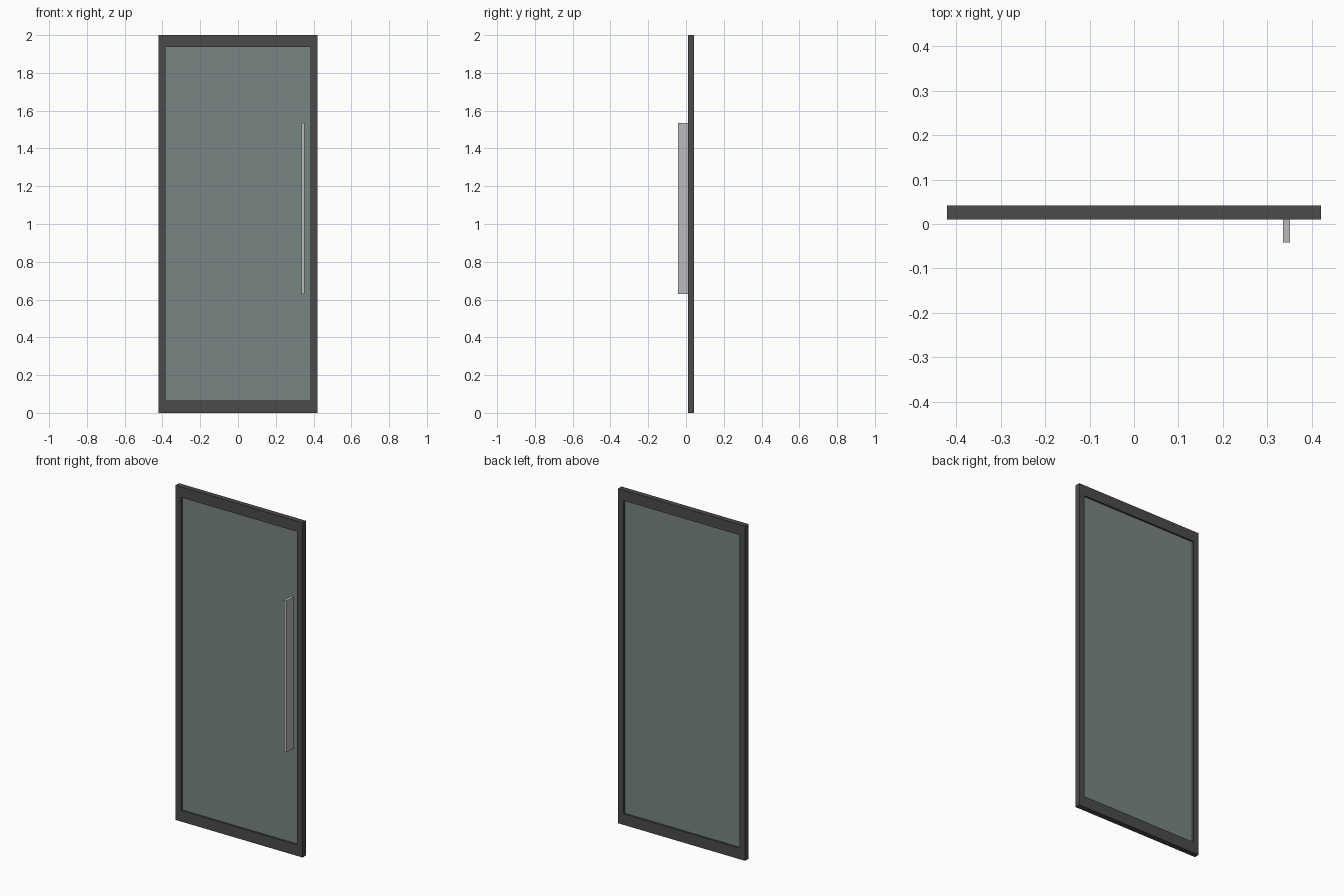
import bpy, bmesh

if "Cube" in bpy.data.objects:
    bpy.data.objects.remove(bpy.data.objects["Cube"])

# Overall sizes
W, H = 0.42, 2.0                    # half width and height of the door
IX, IZ0, IZ1 = 0.383, 0.066, 1.937  # opening: half width, bottom, top
Y0, Y1 = 0.010, 0.042               # frame front and back


def material(name, rgb):
    mat = bpy.data.materials.new(name)
    mat.diffuse_color = (*rgb, 1)
    mat.use_nodes = True
    mat.node_tree.nodes["Principled BSDF"].inputs["Base Color"].default_value = mat.diffuse_color
    return mat


def add_mesh(name, bm, mat):
    bmesh.ops.recalc_face_normals(bm, faces=bm.faces)
    mesh = bpy.data.meshes.new(name)
    bm.to_mesh(mesh)
    bm.free()
    mesh.materials.append(mat)
    obj = bpy.data.objects.new(name, mesh)
    bpy.context.collection.objects.link(obj)
    return obj


def box(name, x, y, z, mat):
    bm = bmesh.new()
    bmesh.ops.create_cube(bm, size=1)
    for v in bm.verts:
        v.co = [lo + (c + 0.5) * (hi - lo) for c, (lo, hi) in zip(v.co, (x, y, z))]
    return add_mesh(name, bm, mat)


def rect_loop(bm, hx, y, z0, z1):
    return [bm.verts.new((x, y, z)) for x, z in
            ((-hx, z0), (hx, z0), (hx, z1), (-hx, z1))]


# Door frame: one seamless rectangular ring
bm = bmesh.new()
loops = [rect_loop(bm, W, Y0, 0, H), rect_loop(bm, W, Y1, 0, H),
         rect_loop(bm, IX, Y1, IZ0, IZ1), rect_loop(bm, IX, Y0, IZ0, IZ1)]
for a, b in zip(loops, loops[1:] + loops[:1]):
    for i in range(4):
        j = (i + 1) % 4
        bm.faces.new((a[i], a[j], b[j], b[i]))
add_mesh("door_frame", bm, material("dark_metal", (0.07, 0.07, 0.072)))

# Glass panel, recessed on both sides
box("glass_panel", (-IX, IX), (0.021, 0.031), (IZ0, IZ1),
    material("tinted_glass", (0.19, 0.235, 0.225)))

# Tall flat pull handle standing off the front of the glass
box("pull_handle", (0.335, 0.351), (-0.042, 0.021), (0.63, 1.535),
    material("light_metal", (0.5, 0.5, 0.51)))
